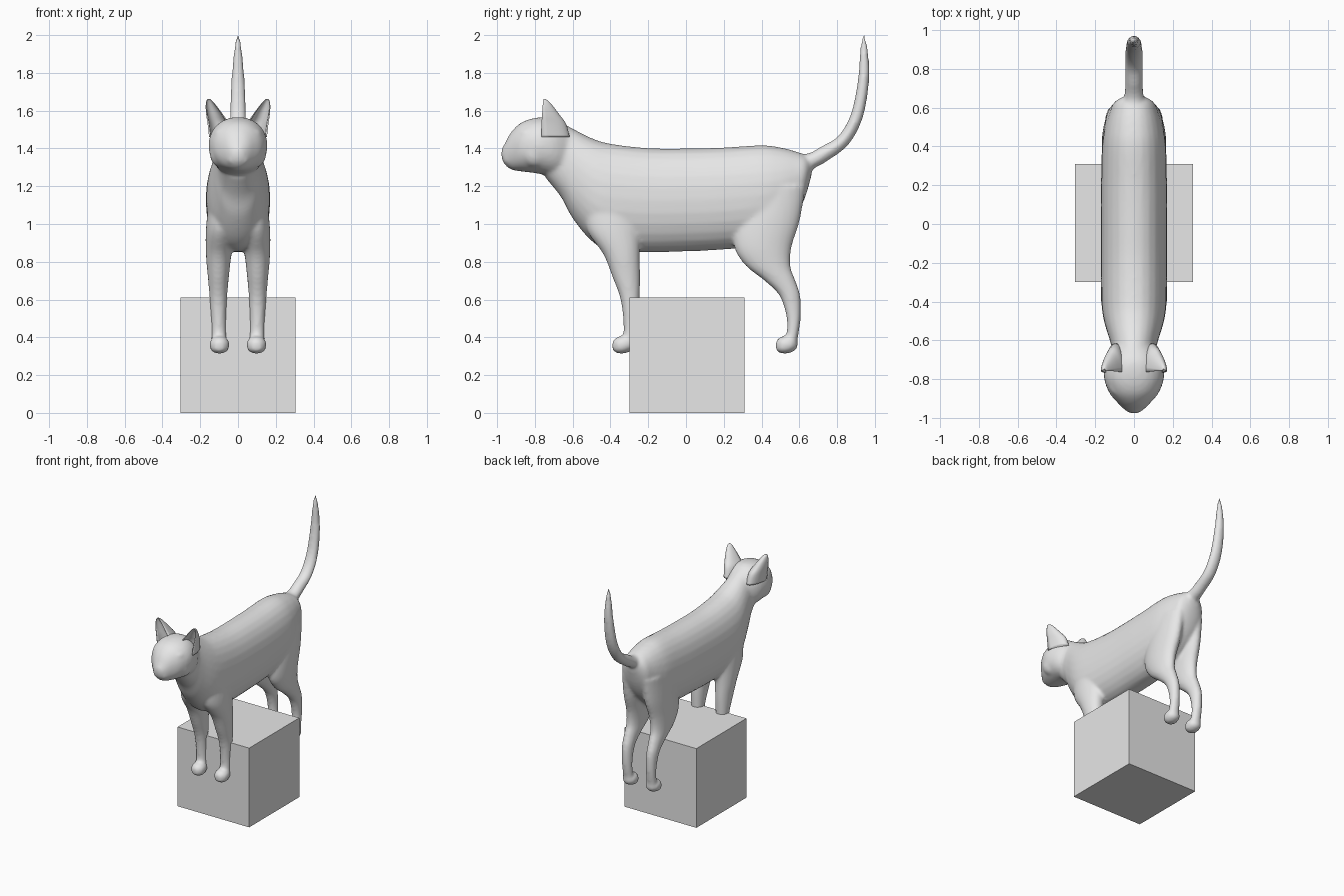
import bpy
import bmesh
import math
from mathutils import Vector, Matrix

cube = bpy.data.objects.get("Cube")
if cube:
    bpy.data.objects.remove(cube, do_unlink=True)

# One pale grey for everything
grey = bpy.data.materials.new("pale grey")
grey.use_nodes = True
colour = (0.8, 0.8, 0.8, 1)
grey.diffuse_color = colour
grey.node_tree.nodes["Principled BSDF"].inputs["Base Color"].default_value = colour


def finish(bm, name):
    bmesh.ops.recalc_face_normals(bm, faces=bm.faces)
    mesh = bpy.data.meshes.new(name)
    bm.to_mesh(mesh)
    bm.free()
    mesh.materials.append(grey)
    obj = bpy.data.objects.new(name, mesh)
    bpy.context.collection.objects.link(obj)
    return obj


def smooth_rows(rows, steps=5):
    """Catmull-Rom interpolation between rows of numbers."""
    pts = [Vector(r) for r in rows]
    pts = [pts[0]] + pts + [pts[-1]]
    out = []
    for a, b, c, d in zip(pts, pts[1:], pts[2:], pts[3:]):
        for i in range(steps):
            t = i / steps
            out.append(b + (c - a) * (t / 2)
                       + (a * 2 - b * 5 + c * 4 - d) * (t * t / 2)
                       + (b * 3 - a - c * 3 + d) * (t ** 3 / 2))
    return out + [pts[-1]]


def bridge(bm, rings):
    loops = [[bm.verts.new(p) for p in ring] for ring in rings]
    n = len(loops[0])
    for a, b in zip(loops, loops[1:]):
        for i in range(n):
            j = (i + 1) % n
            bm.faces.new((a[i], a[j], b[j], b[i]))
    bm.faces.new(loops[0])
    bm.faces.new(loops[-1])


def power(v, p):
    return math.copysign(abs(v) ** (2 / p), v)


def loft(bm, rows, p=2.0, side=1, n=28):
    """Each row: low y, low z, high y, high z, centre x, half width."""
    rings = []
    for ya, za, yb, zb, x, w in smooth_rows(rows):
        ring = []
        for i in range(n):
            a = math.tau * i / n
            c, s = power(math.cos(a), p), power(math.sin(a), p)
            ring.append((side * (x + w * c),
                         (ya + yb) / 2 + (yb - ya) / 2 * s,
                         (za + zb) / 2 + (zb - za) / 2 * s))
        rings.append(ring)
    bridge(bm, rings)


def blob(bm, centre, radii, turn=0):
    m = (Matrix.Translation(centre) @ Matrix.Rotation(turn, 4, 'Z')
         @ Matrix.Diagonal((*radii, 1)))
    bmesh.ops.create_uvsphere(bm, u_segments=24, v_segments=16, radius=1, matrix=m)


cat = bmesh.new()

# Torso and neck: y, bottom, top, half width
torso = [(-.74, 1.24, 1.54, .10), (-.66, 1.14, 1.535, .11),
         (-.60, 1.03, 1.505, .125), (-.50, .91, 1.455, .155),
         (-.40, .86, 1.425, .168), (-.20, .85, 1.402, .17),
         (.0, .855, 1.40, .17), (.20, .865, 1.405, .17),
         (.40, .89, 1.417, .165), (.50, .95, 1.405, .15),
         (.58, 1.04, 1.385, .125), (.63, 1.14, 1.365, .10),
         (.665, 1.26, 1.34, .04)]
loft(cat, [(y, a, y, b, 0, w) for y, a, b, w in torso], 2.15)

# Head with a tapering muzzle
head = [(-.977, 1.35, 1.395, .018), (-.96, 1.315, 1.425, .046),
        (-.925, 1.288, 1.487, .082), (-.87, 1.278, 1.538, .128),
        (-.79, 1.268, 1.563, .155), (-.70, 1.25, 1.56, .143),
        (-.62, 1.25, 1.51, .10)]
loft(cat, [(y, a, y, b, 0, w) for y, a, b, w in head], 2.15)

# Tail, wider than deep
tail = [(.58, 1.24, .57, 1.37, 0, .06), (.67, 1.29, .65, 1.375, 0, .05),
        (.75, 1.335, .715, 1.41, 0, .045), (.86, 1.42, .805, 1.465, 0, .045),
        (.935, 1.56, .872, 1.58, 0, .044), (.969, 1.75, .908, 1.75, 0, .036),
        (.966, 1.90, .92, 1.90, 0, .023), (.952, 1.98, .93, 1.98, 0, .012),
        (.946, 2.003, .938, 2.003, 0, .005)]
loft(cat, tail)

# Legs: height, front y, back y, centre x, half width
front_leg = [(1.12, -.54, -.24, .085, .07), (.97, -.525, -.24, .09, .08),
             (.84, -.438, -.245, .102, .068), (.72, -.39, -.242, .104, .056),
             (.60, -.347, -.245, .104, .046), (.45, -.33, -.25, .102, .039),
             (.35, -.345, -.262, .10, .042)]
hind_leg = [(1.20, .33, .635, .08, .07), (1.02, .26, .603, .088, .076),
            (.88, .255, .56, .097, .069), (.78, .315, .553, .102, .058),
            (.70, .415, .58, .104, .048), (.62, .495, .605, .104, .041),
            (.50, .533, .607, .102, .037), (.40, .53, .593, .10, .038),
            (.345, .515, .585, .10, .04)]
for side in (-1, 1):
    for leg, paw in ((front_leg, -.332), (hind_leg, .533)):
        loft(cat, [(f, z, b, z, x, w) for z, f, b, x, w in leg], 2.0, side)
        blob(cat, (side * .098, paw, .362), (.054, .06, .047))
        blob(cat, (side * .098, paw - .01, .345), (.05, .05, .032))
    # Cheek, muzzle pad and brow
    blob(cat, (side * .095, -.80, 1.38), (.055, .07, .08))
    blob(cat, (side * .026, -.935, 1.345), (.034, .032, .034))
    blob(cat, (side * .085, -.855, 1.482), (.045, .03, .022), side * .6)
blob(cat, (0, -.962, 1.385), (.02, .016, .016))

body = finish(cat, "cat_body")
bpy.context.view_layer.objects.active = body
body.select_set(True)
remesh = body.modifiers.new("blend", 'REMESH')
remesh.mode = 'VOXEL'
remesh.voxel_size = .011
relax = body.modifiers.new("relax", 'SMOOTH')
relax.factor = .5
relax.iterations = 7
for name in ("blend", "relax"):
    bpy.ops.object.modifier_apply(modifier=name)
bpy.ops.object.shade_smooth()

# Ears: crescent sections that open to the front
# height, centre x, half width, front y, depth
ear_rows = [(1.46, .095, .058, -.765, .15), (1.53, .105, .056, -.765, .13),
            (1.575, .122, .046, -.762, .095), (1.62, .14, .031, -.759, .058),
            (1.65, .151, .017, -.757, .03), (1.662, .154, .006, -.755, .01)]


def ear(name, side, n=14):
    bm = bmesh.new()
    rings = []
    for z, x, w, front, depth in smooth_rows(ear_rows, 4):
        arc = [math.pi * i / n for i in range(n + 1)]
        outer = [(side * (x + w * math.cos(a)), front + depth * math.sin(a), z)
                 for a in arc]
        inner = [(side * (x + w * .85 * math.cos(a)),
                  front + depth * .5 * math.sin(a), z) for a in reversed(arc)]
        rings.append(outer + inner)
    bridge(bm, rings)
    obj = finish(bm, name)
    obj.data.shade_smooth()


# Eyes: almond shapes set under the brows
def eye(name, side):
    bm = bmesh.new()
    blob(bm, (side * .078, -.873, 1.441), (.036, .02, .022), side * .65)
    finish(bm, name).data.shade_smooth()


for label, side in (("right", -1), ("left", 1)):
    ear(label + "_ear", side)
    eye(label + "_eye", side)

# Block under the belly
block = bmesh.new()
bmesh.ops.create_cube(block, size=.61, matrix=Matrix.Translation((0, .005, .305)))
finish(block, "block")
